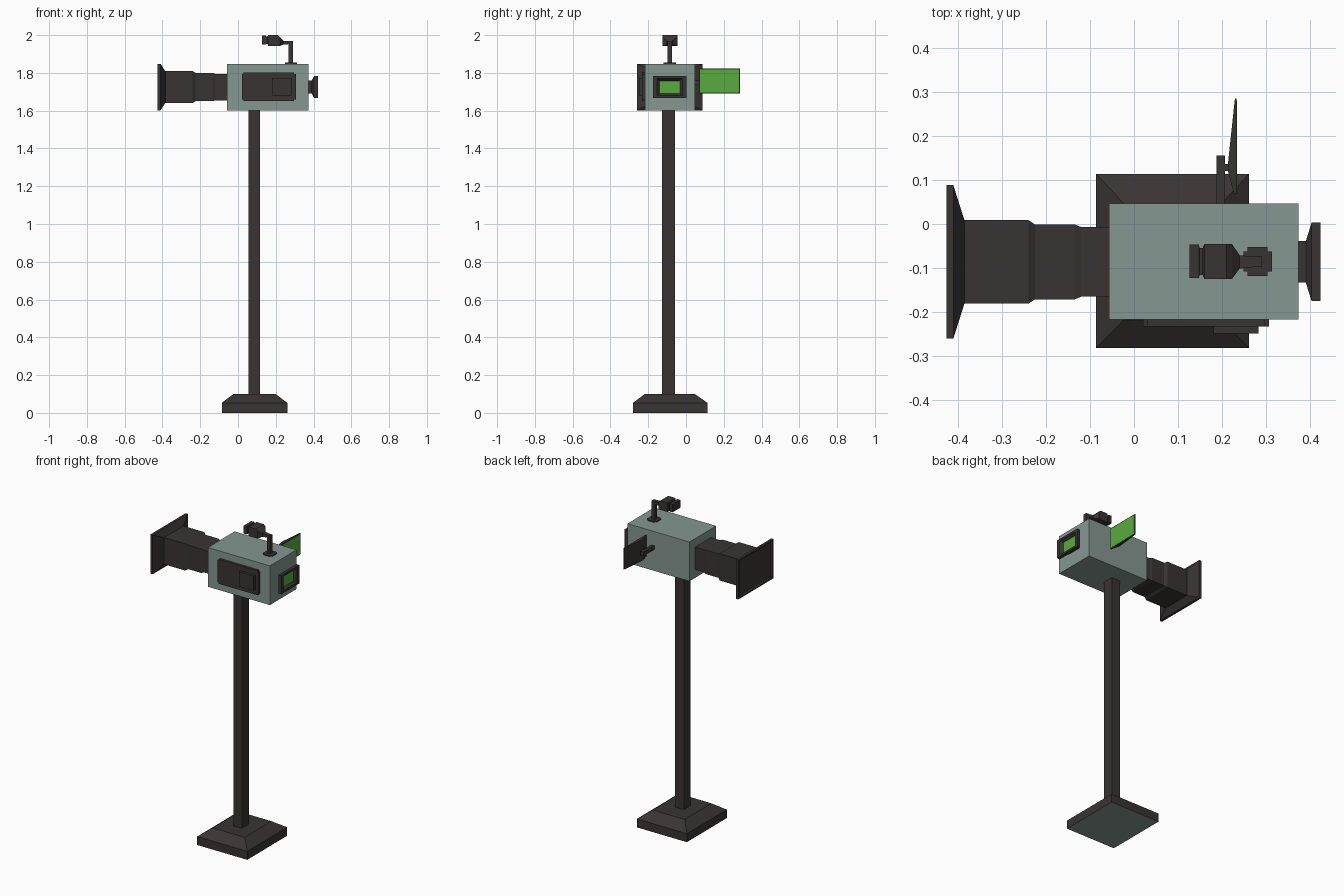
import bpy, bmesh
from mathutils import Vector

if "Cube" in bpy.data.objects:
    bpy.data.objects.remove(bpy.data.objects["Cube"])


def material(name, rgb):
    m = bpy.data.materials.new(name)
    m.diffuse_color = (*rgb, 1)
    m.use_nodes = True
    m.node_tree.nodes["Principled BSDF"].inputs["Base Color"].default_value = m.diffuse_color
    return m


SAGE = material("sage grey", (0.235, 0.31, 0.28))
DARK = material("dark brown grey", (0.042, 0.034, 0.034))
GREEN = material("screen green", (0.10, 0.41, 0.05))


def finish(name, bm, mats):
    bmesh.ops.recalc_face_normals(bm, faces=bm.faces)
    me = bpy.data.meshes.new(name)
    bm.to_mesh(me)
    bm.free()
    for m in mats:
        me.materials.append(m)
    ob = bpy.data.objects.new(name, me)
    bpy.context.collection.objects.link(ob)
    return ob


def loft(name, axis, sections, mats, last_mat=0, first_mat=0):
    """Rectangular sections (pos, a0, a1, b0, b1) joined along an axis."""
    bm = bmesh.new()
    rings = []
    for p, a0, a1, b0, b1 in sections:
        ring = []
        for a, b in ((a0, b0), (a1, b0), (a1, b1), (a0, b1)):
            co = (p, a, b) if axis == 'X' else (a, b, p)
            ring.append(bm.verts.new(co))
        rings.append(ring)
    for r, s in zip(rings, rings[1:]):
        for i in range(4):
            j = (i + 1) % 4
            bm.faces.new((r[i], r[j], s[j], s[i]))
    bm.faces.new(rings[0]).material_index = first_mat
    bm.faces.new(rings[-1]).material_index = last_mat
    return finish(name, bm, mats)


def box(name, x0, x1, y0, y1, z0, z1, mat):
    return loft(name, 'Z', [(z0, x0, x1, y0, y1), (z1, x0, x1, y0, y1)], [mat])


def prism(name, points, direction, mat):
    """Extrude a flat outline of 3D points."""
    bm = bmesh.new()
    f = bm.faces.new([bm.verts.new(p) for p in points])
    ext = bmesh.ops.extrude_face_region(bm, geom=[f])
    vs = [g for g in ext["geom"] if isinstance(g, bmesh.types.BMVert)]
    bmesh.ops.translate(bm, vec=Vector(direction), verts=vs)
    return finish(name, bm, [mat])


def notched(a0, a1, b0, b1, n):
    """Rectangle outline with square notches at the corners."""
    return [(a0 + n, b0), (a1 - n, b0), (a1 - n, b0 + n), (a1, b0 + n),
            (a1, b1 - n), (a1 - n, b1 - n), (a1 - n, b1), (a0 + n, b1),
            (a0 + n, b1 - n), (a0, b1 - n), (a0, b0 + n), (a0 + n, b0 + n)]


def centred(cy, cz, rows):
    return [(x, cy - hy, cy + hy, cz - hz, cz + hz) for x, hy, hz in rows]


# Stand: sloped foot with a pale underside, and pole
loft("foot", 'Z', [(0, -0.086, 0.261, -0.281, 0.114),
                   (0.053, -0.086, 0.261, -0.281, 0.114),
                   (0.1, -0.024, 0.199, -0.218, 0.047)], [DARK, SAGE], first_mat=1)
box("pole", 0.056, 0.116, -0.127, -0.058, 0.095, 1.605, DARK)

# Camera body
box("camera_body", -0.057, 0.373, -0.217, 0.047, 1.602, 1.848, SAGE)

# Stepped lens with flared, recessed hood
loft("lens_hood", 'X', centred(-0.086, 1.725, [
    (-0.05, 0.079, 0.070), (-0.120, 0.079, 0.070), (-0.135, 0.085, 0.075),
    (-0.225, 0.085, 0.075), (-0.240, 0.095, 0.084), (-0.385, 0.095, 0.084),
    (-0.410, 0.174, 0.123), (-0.425, 0.174, 0.123),
    (-0.425, 0.162, 0.113), (-0.415, 0.158, 0.110)]), [DARK])

# Eyepiece with recessed green screen
loft("eyepiece", 'X', centred(-0.086, 1.725, [
    (0.37, 0.047, 0.034), (0.390, 0.047, 0.034), (0.403, 0.089, 0.058),
    (0.423, 0.089, 0.058), (0.423, 0.068, 0.045), (0.408, 0.053, 0.033)]),
    [DARK, GREEN], last_mat=1)

# Side panel and its raised hatch
prism("side_panel", [(x, -0.216, z) for x, z in notched(0.02, 0.306, 1.65, 1.803, 0.009)],
      (0, -0.017, 0), DARK)
box("side_hatch", 0.18, 0.283, -0.249, -0.230, 1.68, 1.772, DARK)

# Fold-out monitor with tapered back and its arm
prism("monitor", [(0.233, 0.285, 1.69), (0.229, 0.285, 1.69), (0.213, 0.135, 1.69),
                  (0.213, 0.12, 1.69), (0.227, 0.068, 1.69), (0.233, 0.068, 1.69)],
      (0, 0, 0.134), DARK)
box("monitor_screen", 0.231, 0.234, 0.073, 0.280, 1.695, 1.819, GREEN)
box("monitor_arm", 0.187, 0.206, 0.04, 0.155, 1.735, 1.76, DARK)
box("monitor_hinge", 0.204, 0.216, 0.12, 0.136, 1.737, 1.758, DARK)

# Top microphone: mount plate, post, arm and head
prism("mount_plate", [(x, y, 1.846) for x, y in notched(0.248, 0.313, -0.118, -0.052, 0.010)],
      (0, 0, 0.008), DARK)
box("microphone_post", 0.268, 0.291, -0.098, -0.074, 1.85, 1.968, DARK)
loft("microphone", 'X', [
    (0.270, -0.098, -0.074, 1.952, 1.968), (0.240, -0.101, -0.071, 1.950, 1.970),
    (0.222, -0.125, -0.045, 1.943, 1.99), (0.210, -0.125, -0.045, 1.943, 2.0),
    (0.160, -0.125, -0.045, 1.943, 2.0), (0.156, -0.116, -0.054, 1.953, 1.992),
    (0.149, -0.116, -0.054, 1.953, 1.992), (0.147, -0.123, -0.047, 1.949, 1.998),
    (0.126, -0.123, -0.047, 1.949, 1.998)], [DARK])
